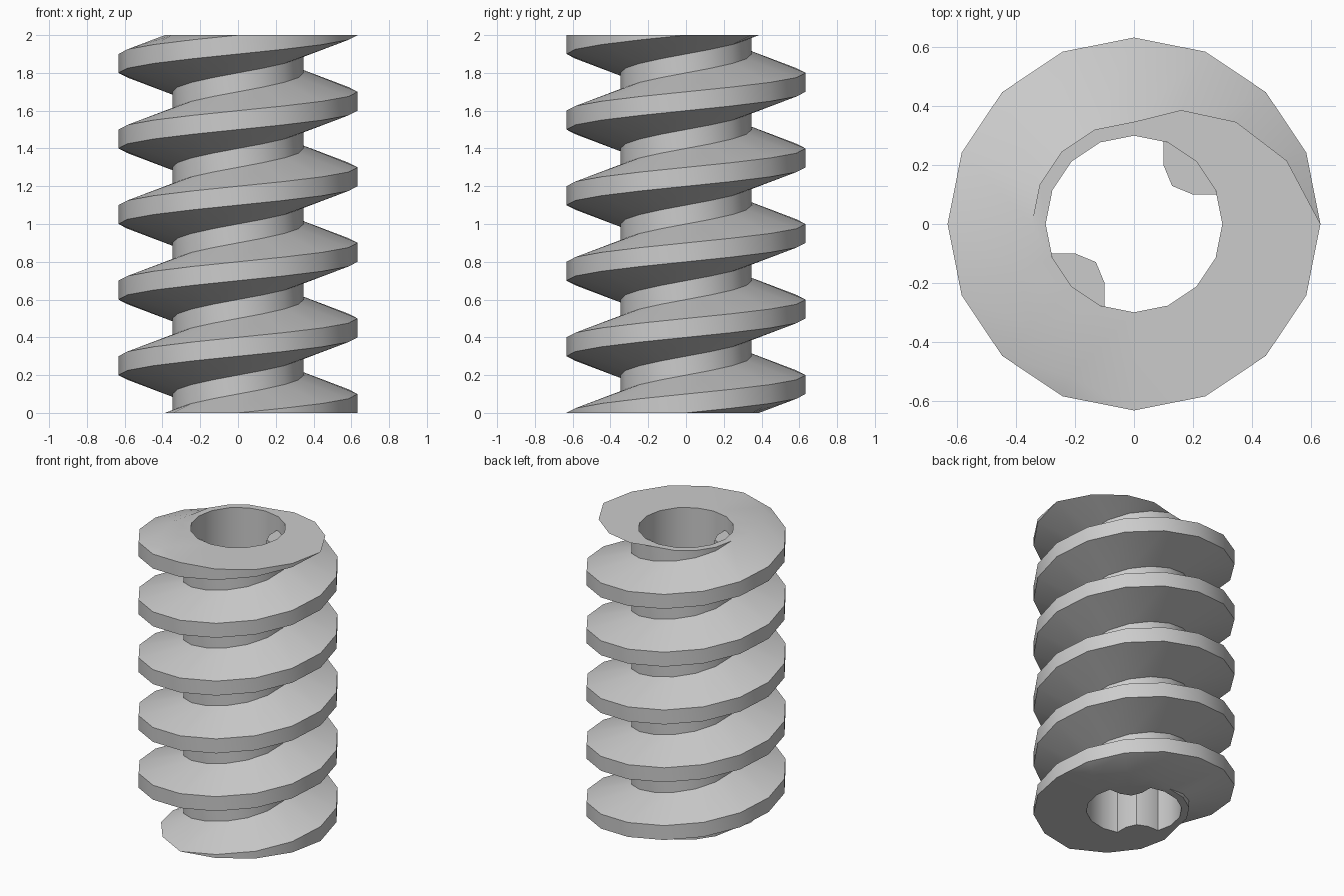
import bpy, bmesh, math
from mathutils import Matrix

if "Cube" in bpy.data.objects:
    bpy.data.objects.remove(bpy.data.objects["Cube"], do_unlink=True)

SIDES, PITCH, HEIGHT = 16, 0.4, 2.0
CREST, ROOT, BORE = 0.633, 0.347, 0.3
KEY_TOP = 1.9

grey = bpy.data.materials.new("plain grey")
grey.use_nodes = True
colour = (0.6, 0.6, 0.6, 1)
grey.diffuse_color = colour
grey.node_tree.nodes["Principled BSDF"].inputs["Base Color"].default_value = colour


def finish(bm, name):
    bmesh.ops.recalc_face_normals(bm, faces=bm.faces)
    mesh = bpy.data.meshes.new(name)
    bm.to_mesh(mesh)
    bm.free()
    mesh.materials.append(grey)
    obj = bpy.data.objects.new(name, mesh)
    bpy.context.collection.objects.link(obj)
    bpy.ops.object.select_all(action='DESELECT')
    obj.select_set(True)
    bpy.context.view_layer.objects.active = obj
    bpy.ops.object.shade_smooth_by_angle(angle=math.radians(30))
    return obj


def polar(r, i):
    a = math.tau * i / SIDES
    return r * math.cos(a), r * math.sin(a)


# Trapezoid thread: crest, upper flank, root, lower flank share the pitch equally
bm = bmesh.new()
radii = (CREST, CREST, ROOT, ROOT)
rows = 4 * 9
columns = []
for i in range(SIDES):
    rise = PITCH * i / SIDES - 2 * PITCH
    columns.append([bm.verts.new((*polar(radii[k % 4], i), rise + k * PITCH / 4))
                    for k in range(rows)])
for i in range(SIDES):
    here = columns[i]
    # the last column joins the first one a full pitch higher
    there = columns[i + 1] if i + 1 < SIDES else columns[0][4:]
    for k in range(len(there) - 1):
        bm.faces.new((here[k], there[k], there[k + 1], here[k + 1]))

# Trim both ends flat
for z, up in ((0, -1), (HEIGHT, 1)):
    bmesh.ops.bisect_plane(bm, geom=bm.verts[:] + bm.edges[:] + bm.faces[:], dist=1e-5,
                           plane_co=(0, 0, z), plane_no=(0, 0, up), clear_outer=True)
bmesh.ops.remove_doubles(bm, verts=bm.verts, dist=1e-5)

# Bore wall
rings = [[bm.verts.new((*polar(BORE, i), z)) for i in range(SIDES)] for z in (0, HEIGHT)]
for i in range(SIDES):
    j = (i + 1) % SIDES
    bm.faces.new((rings[0][i], rings[1][i], rings[1][j], rings[0][j]))

# Flat ring-shaped ends between the thread outline and the bore
for z in (0, HEIGHT):
    rim = [e for e in bm.edges if e.is_boundary
           and all(abs(v.co.z - z) < 1e-4 for v in e.verts)]
    bmesh.ops.triangle_fill(bm, edges=rim, use_beauty=True, normal=(0, 0, 1))
finish(bm, "worm_screw")


# Two rounded keys inside the bore, stopping short of the top
def key(name, turn):
    bm = bmesh.new()
    c, r = 0.2, 0.1
    inner = [(c - r, 0.28), (c - r, c), (c - r * 0.707, c - r * 0.707), (c, c - r), (0.28, c - r)]
    outline = inner + [polar(BORE, i) for i in (1, 2, 3)]
    base = bm.faces.new([bm.verts.new((x, y, 0)) for x, y in outline])
    side = bmesh.ops.extrude_face_region(bm, geom=[base], use_keep_orig=True)
    top = [g for g in side["geom"] if isinstance(g, bmesh.types.BMVert)]
    bmesh.ops.translate(bm, verts=top, vec=(0, 0, KEY_TOP))
    bmesh.ops.rotate(bm, verts=bm.verts, matrix=Matrix.Rotation(turn, 3, 'Z'))
    finish(bm, name)


key("back_key", 0)
key("front_key", math.pi)
